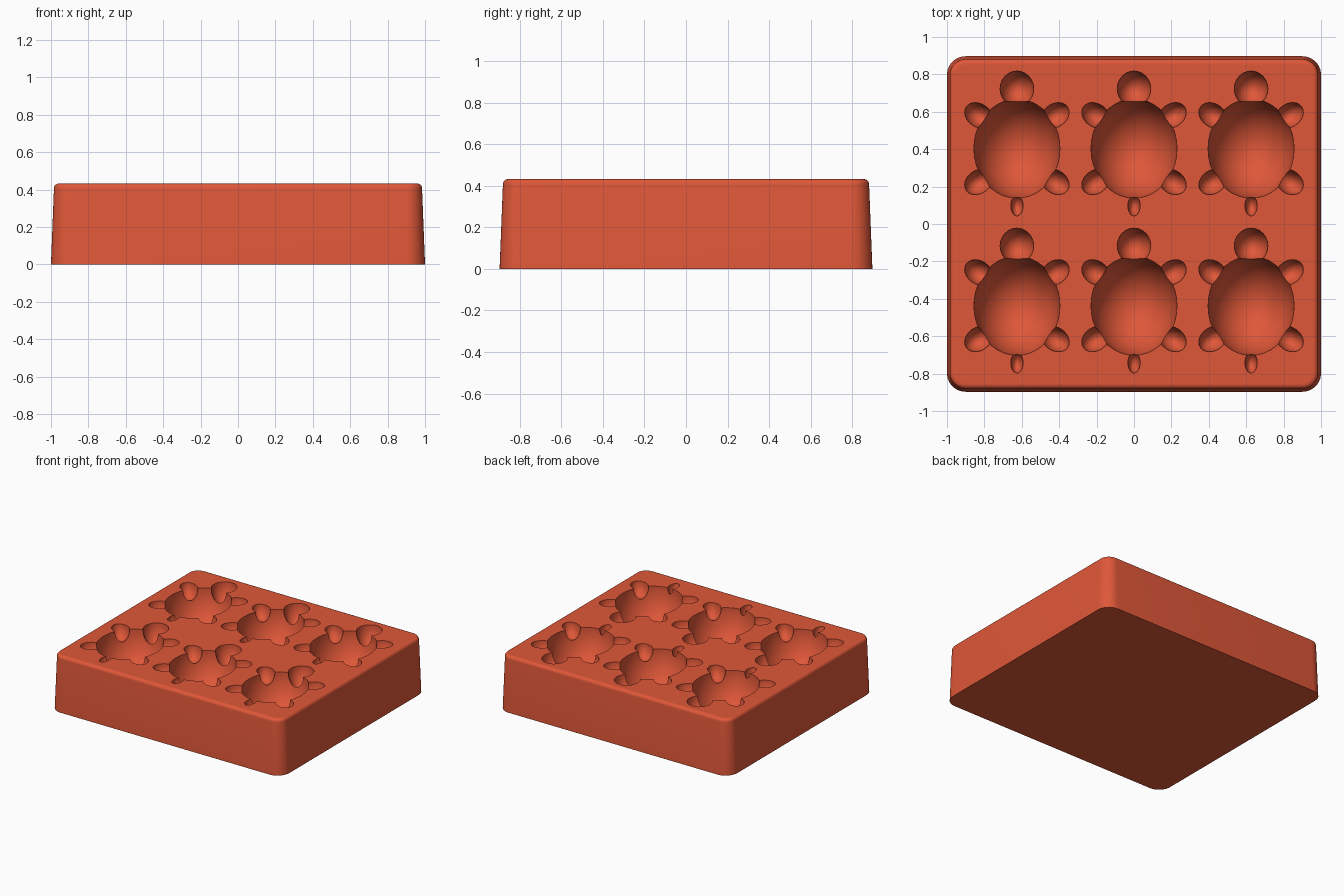
import bpy, bmesh, math
from mathutils import Matrix, Vector

if "Cube" in bpy.data.objects:
    bpy.data.objects.remove(bpy.data.objects["Cube"], do_unlink=True)

HALF_X, HALF_Y, HEIGHT = 1.0, 0.897, 0.432
CORNER, ROUND, DRAFT = 0.1, 0.025, 0.016

mat = bpy.data.materials.new("terracotta red")
mat.use_nodes = True
colour = (0.74, 0.096, 0.04, 1)
mat.diffuse_color = colour
bsdf = next(n for n in mat.node_tree.nodes if n.type == "BSDF_PRINCIPLED")
bsdf.inputs["Base Color"].default_value = colour


def make_object(name, bm):
    bmesh.ops.recalc_face_normals(bm, faces=bm.faces)
    mesh = bpy.data.meshes.new(name)
    bm.to_mesh(mesh)
    bm.free()
    mesh.materials.append(mat)
    ob = bpy.data.objects.new(name, mesh)
    bpy.context.collection.objects.link(ob)
    return ob


def rounded_ring(bm, inset, z, steps=10):
    """Ring of vertices around a rounded rectangle."""
    r = CORNER - inset
    ring = []
    for corner, (sx, sy) in enumerate([(1, 1), (-1, 1), (-1, -1), (1, -1)]):
        for i in range(steps + 1):
            a = math.pi / 2 * (corner + i / steps)
            ring.append(bm.verts.new((sx * (HALF_X - CORNER) + r * math.cos(a),
                                      sy * (HALF_Y - CORNER) + r * math.sin(a), z)))
    return ring


def hollow(bm, centre, radii, turn=0, segments=24):
    """Ellipsoid centred on the top surface."""
    matrix = (Matrix.Translation((*centre, HEIGHT)) @ Matrix.Rotation(turn, 4, "Z")
              @ Matrix.Diagonal((*radii, 1)))
    bmesh.ops.create_uvsphere(bm, u_segments=segments, v_segments=segments - 1,
                              radius=1, matrix=matrix)


def carve(block, cutter):
    """Cut the hollows out of the block and discard the cutter."""
    cutter.hide_render = True
    cut = block.modifiers.new(cutter.name, "BOOLEAN")
    cut.operation = "DIFFERENCE"
    cut.solver = "MANIFOLD"
    cut.object = cutter
    bpy.ops.object.modifier_apply(modifier=cut.name)
    bpy.data.objects.remove(cutter, do_unlink=True)


# Tapered block with a sharp base and a rounded top rim
bm = bmesh.new()
levels = [(0, 0)]
for i in range(6):
    a = math.pi / 2 * i / 5
    levels.append((DRAFT + ROUND * (1 - math.cos(a)),
                   HEIGHT - ROUND * (1 - math.sin(a))))
levels.append((DRAFT + ROUND + 0.01, HEIGHT))
rings = [rounded_ring(bm, *level) for level in levels]
for low, high in zip(rings, rings[1:]):
    for i in range(len(low)):
        j = (i + 1) % len(low)
        bm.faces.new((low[i], low[j], high[j], high[i]))
bm.faces.new(rings[0][::-1])
bm.faces.new(rings[-1])
block = make_object("mould_block", bm)

# Turtle hollows: shells in one cutter, heads, tails and flippers in another
shells, limbs = bmesh.new(), bmesh.new()
for col in (-0.626, 0, 0.626):
    for row in (0.403, -0.437):
        at = Vector((col, row))
        hollow(shells, at, (0.23, 0.265, 0.3), segments=40)
        hollow(limbs, at + Vector((0, 0.32)), (0.09, 0.095, 0.14))
        hollow(limbs, at + Vector((0, -0.305)), (0.033, 0.055, 0.07))
        for sx in (-1, 1):
            for sy in (-1, 1):
                hollow(limbs, at + Vector((sx * 0.205, sy * 0.178)),
                       (0.08, 0.062, 0.1), turn=sx * sy * math.radians(35))

bpy.ops.object.select_all(action="DESELECT")
block.select_set(True)
bpy.context.view_layer.objects.active = block
carve(block, make_object("shell_cutter", shells))
carve(block, make_object("limb_cutter", limbs))
bpy.ops.object.shade_smooth_by_angle(angle=math.radians(30))
